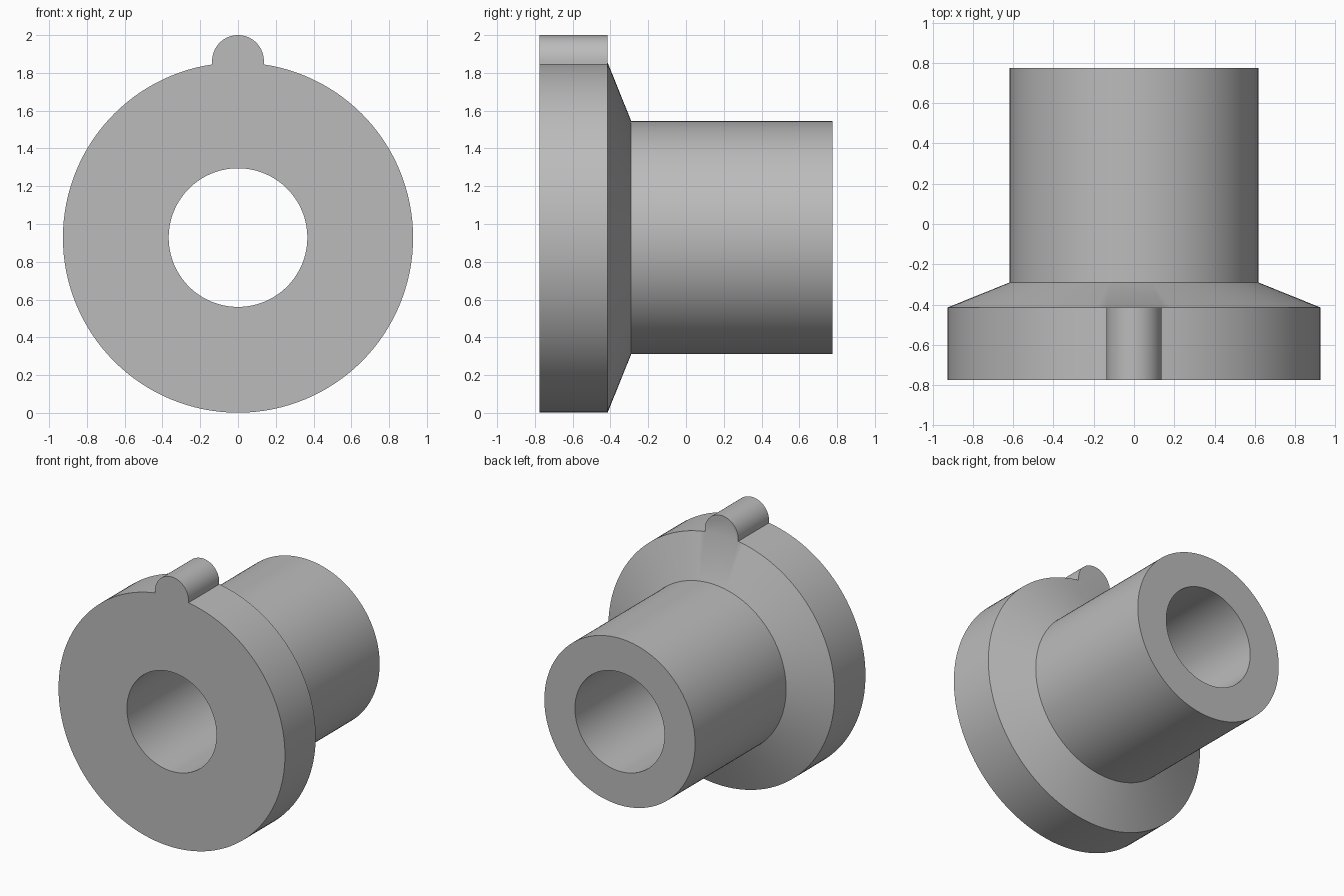
import bpy, bmesh
from math import pi, cos, sin, radians
from mathutils import Matrix, Vector

cube = bpy.data.objects.get("Cube")
if cube:
    bpy.data.objects.remove(cube, do_unlink=True)

CENTER_Z = 0.928
FRONT, FLANGE_BACK, CONE_BACK, BACK = -0.775, -0.415, -0.29, 0.775
FLANGE_R, TUBE_R, BORE_R, KEY_R = 0.927, 0.617, 0.367, 0.137
SEGMENTS = 128

grey = bpy.data.materials.new("plain grey")
grey.use_nodes = True
grey.diffuse_color = (0.5, 0.5, 0.5, 1)
grey.node_tree.nodes["Principled BSDF"].inputs["Base Color"].default_value = (0.5, 0.5, 0.5, 1)


def make_object(name, bm):
    bmesh.ops.recalc_face_normals(bm, faces=bm.faces)
    mesh = bpy.data.meshes.new(name)
    bm.to_mesh(mesh)
    bm.free()
    mesh.materials.append(grey)
    obj = bpy.data.objects.new(name, mesh)
    bpy.context.collection.objects.link(obj)
    return obj


# Flanged bushing: closed (radius, y) profile turned about the y axis
profile = [(BORE_R, FRONT), (FLANGE_R, FRONT), (FLANGE_R, FLANGE_BACK),
           (TUBE_R, CONE_BACK), (TUBE_R, BACK), (BORE_R, BACK)]
bm = bmesh.new()
verts = [bm.verts.new((0, y, CENTER_Z + r)) for r, y in profile]
edges = [bm.edges.new((v, verts[(i + 1) % len(verts)])) for i, v in enumerate(verts)]
bmesh.ops.spin(bm, geom=verts + edges, cent=(0, 0, CENTER_Z), axis=(0, 1, 0),
               angle=2 * pi, steps=SEGMENTS, use_merge=True)
bmesh.ops.remove_doubles(bm, verts=bm.verts, dist=0.0001)
bushing = make_object("flanged_bushing", bm)

# Locating key: round-topped bar sunk into the flange rim
bm = bmesh.new()
key_z = 2 - KEY_R
outline = [(KEY_R * cos(a), key_z + KEY_R * sin(a)) for a in (pi * i / 32 for i in range(33))]
outline += [(-KEY_R, 1.7), (KEY_R, 1.7)]
face = bm.faces.new([bm.verts.new((x, FRONT, z)) for x, z in outline])
extruded = bmesh.ops.extrude_face_region(bm, geom=[face])["geom"]
bmesh.ops.translate(bm, vec=(0, FLANGE_BACK - FRONT, 0),
                    verts=[g for g in extruded if isinstance(g, bmesh.types.BMVert)])
key = make_object("locating_key", bm)
key.hide_render = True

# Fuse the key into the flange
union = bushing.modifiers.new("key union", "BOOLEAN")
union.operation = "UNION"
union.solver = "EXACT"
union.object = key
bpy.ops.object.select_all(action="DESELECT")
bpy.context.view_layer.objects.active = bushing
bushing.select_set(True)
bpy.ops.object.modifier_apply(modifier=union.name)
bpy.data.objects.remove(key, do_unlink=True)
bpy.ops.object.shade_smooth_by_angle(angle=radians(30))
